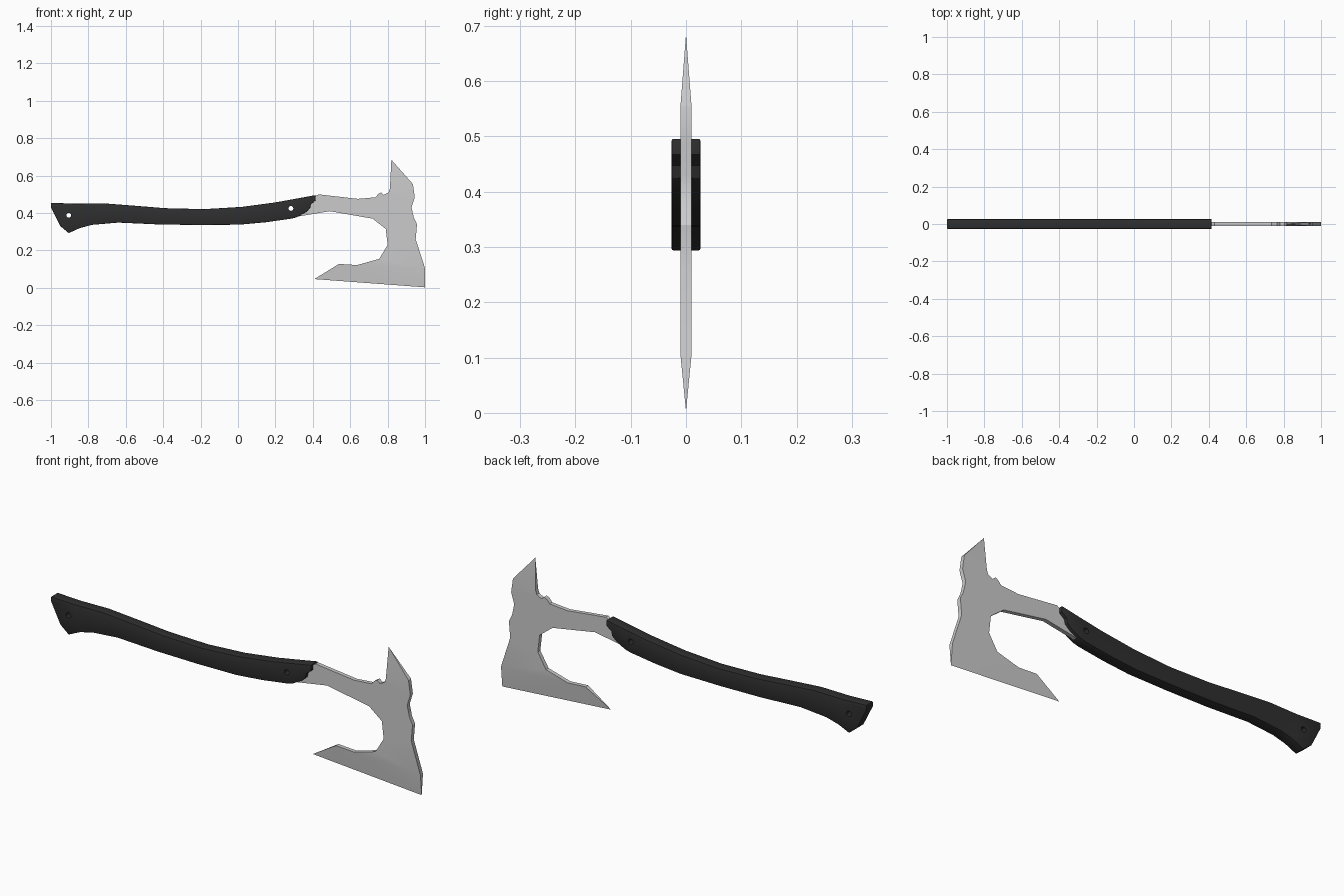
import bpy, bmesh, math

if "Cube" in bpy.data.objects:
    bpy.data.objects.remove(bpy.data.objects["Cube"])


def plate(name, pts, half, sharp=(), panels=None):
    """Mirrored flat plate in the XZ plane; sharp outline points close to y = 0."""
    bm = bmesh.new()
    rings = []
    for side in (-1, 1):
        rings.append([bm.verts.new((x, 0 if i in sharp else side * half, z))
                      for i, (x, z) in enumerate(pts)])
    front, back = rings
    n = len(pts)
    for p in panels or [range(n)]:
        bm.faces.new([front[i] for i in p])
        bm.faces.new([back[i] for i in reversed(p)])
    for i in range(n):
        j = (i + 1) % n
        bm.faces.new((front[i], front[j], back[j], back[i]))
    bmesh.ops.remove_doubles(bm, verts=bm.verts, dist=1e-5)
    bmesh.ops.triangulate(bm, faces=[f for f in bm.faces if len(f.verts) > 4])
    bmesh.ops.recalc_face_normals(bm, faces=bm.faces)
    me = bpy.data.meshes.new(name)
    bm.to_mesh(me)
    bm.free()
    ob = bpy.data.objects.new(name, me)
    bpy.context.collection.objects.link(ob)
    return ob


def activate(ob):
    bpy.ops.object.select_all(action='DESELECT')
    ob.select_set(True)
    bpy.context.view_layer.objects.active = ob


def smooth(ob):
    activate(ob)
    bpy.ops.object.shade_smooth_by_angle(angle=math.radians(30))


# Steel head: short tang, neck, upper spike and long bearded cutting edge
head_pts = [
    (0.33, 0.44), (0.43, 0.50), (0.64, 0.476), (0.735, 0.484), (0.75, 0.502),
    (0.765, 0.51), (0.78, 0.497), (0.805, 0.51), (0.812, 0.53),
    (0.82, 0.685),                                        # 9 spike tip
    (0.935, 0.555), (0.945, 0.485), (0.928, 0.43), (0.94, 0.375),
    (0.957, 0.34), (0.95, 0.26), (1.0, 0.105),
    (1.0, 0.003), (0.408, 0.047),                         # 17, 18 cutting edge
    (0.54, 0.128), (0.637, 0.122), (0.755, 0.155), (0.80, 0.23),
    (0.79, 0.315), (0.72, 0.37), (0.49, 0.41), (0.31, 0.38)]
body = list(range(0, 9)) + list(range(10, 17)) + list(range(20, 27))
panels = [body, [8, 9, 10], [16, 17, 20], [17, 18, 20], [18, 19, 20]]
head = plate("axe_head", head_pts, 0.01, sharp=(9, 17, 18), panels=panels)
head.location.z = 0
smooth(head)

# Dark grip with flared pommel and stepped front end
grip_pts = [
    (-1.0, 0.455), (-0.87, 0.450), (-0.72, 0.452), (-0.55, 0.439), (-0.39, 0.426),
    (-0.18, 0.421), (0.02, 0.433), (0.2, 0.457), (0.30, 0.475), (0.415, 0.496),
    (0.415, 0.467), (0.39, 0.447), (0.385, 0.425), (0.363, 0.405), (0.315, 0.378),
    (0.285, 0.370), (0.15, 0.351), (0.01, 0.338), (-0.2, 0.336), (-0.42, 0.339),
    (-0.64, 0.349), (-0.78, 0.337), (-0.845, 0.32), (-0.905, 0.293),
    (-0.95, 0.33), (-1.0, 0.43)]
grip = plate("grip", grip_pts, 0.026)
bevel = grip.modifiers.new("edge_bevel", 'BEVEL')
bevel.width = 0.003
bevel.segments = 2
bevel.angle_limit = math.radians(60)
activate(grip)
bpy.ops.object.modifier_apply(modifier=bevel.name)

# Pin holes drilled right through the grip
for x, z in ((-0.905, 0.388), (0.283, 0.425)):
    bpy.ops.mesh.primitive_cylinder_add(vertices=16, radius=0.013, depth=0.2,
                                        location=(x, 0, z),
                                        rotation=(math.pi / 2, 0, 0))
    drill = bpy.context.object
    drill.hide_render = True
    cut = grip.modifiers.new("hole", 'BOOLEAN')
    cut.operation = 'DIFFERENCE'
    cut.solver = 'EXACT'
    cut.object = drill
    activate(grip)
    bpy.ops.object.modifier_apply(modifier=cut.name)
    bpy.data.objects.remove(drill, do_unlink=True)
smooth(grip)

black = bpy.data.materials.new("dark_grip")
black.diffuse_color = (0.028, 0.028, 0.028, 1)
black.use_nodes = True
black.node_tree.nodes["Principled BSDF"].inputs["Base Color"].default_value = black.diffuse_color
grip.data.materials.append(black)
